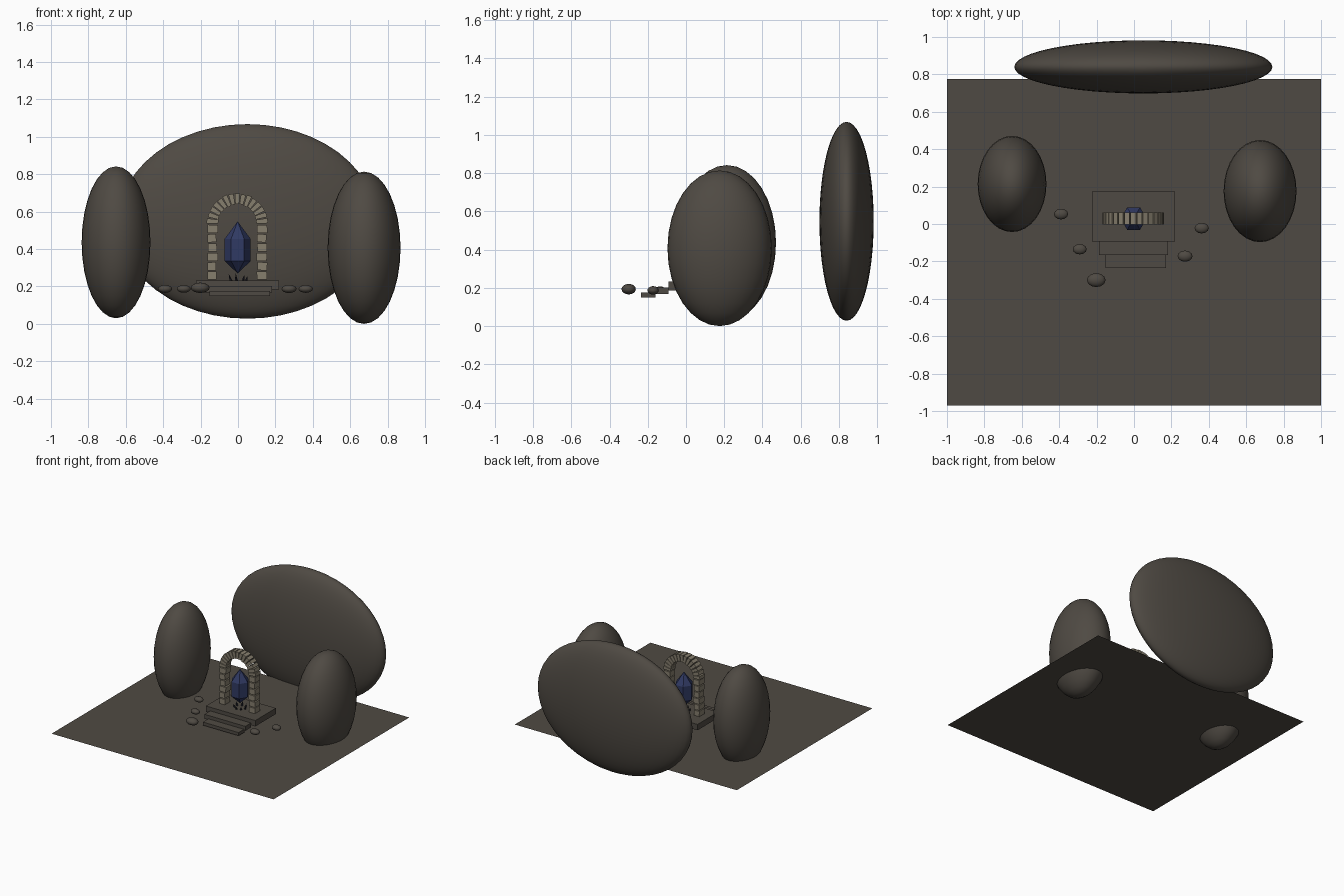
import bpy, math, random
from mathutils import Vector, Matrix

if "Cube" in bpy.data.objects:
    bpy.data.objects.remove(bpy.data.objects["Cube"])

random.seed(4)


def material(name, rgb):
    m = bpy.data.materials.new(name)
    m.diffuse_color = (*rgb, 1)
    m.use_nodes = True
    m.node_tree.nodes["Principled BSDF"].inputs["Base Color"].default_value = m.diffuse_color
    return m


ROCK = material("dark rock", (0.078, 0.068, 0.056))
BLOCK = material("pale stone", (0.24, 0.21, 0.155))
CRYSTAL = material("navy crystal", (0.030, 0.042, 0.125))
SHARD = material("dark shard", (0.012, 0.013, 0.022))


def mesh_object(name, verts, faces, mat):
    me = bpy.data.meshes.new(name)
    me.from_pydata(verts, [], faces)
    me.update()
    ob = bpy.data.objects.new(name, me)
    bpy.context.collection.objects.link(ob)
    me.materials.append(mat)
    return ob


def boulder(name, centre, radii, segments=32, rings=16):
    bpy.ops.mesh.primitive_uv_sphere_add(segments=segments, ring_count=rings, radius=1, location=centre)
    ob = bpy.context.object
    ob.name = name
    ob.scale = radii
    bpy.ops.object.transform_apply(location=False, rotation=False, scale=True)
    bpy.ops.object.shade_smooth()
    ob.data.materials.append(ROCK)
    return ob


BOX_FACES = [(0, 1, 3, 2), (4, 6, 7, 5), (0, 4, 5, 1), (2, 3, 7, 6), (0, 2, 6, 4), (1, 5, 7, 3)]


def box(name, centre, size, mat, angle=0.0, taper=0.0):
    """Box turned about y; taper widens the top along x."""
    rot = Matrix.Rotation(angle, 3, 'Y')
    verts = []
    for i in (-0.5, 0.5):
        for j in (-0.5, 0.5):
            for k in (-0.5, 0.5):
                p = Vector((i * size[0] * (1 + 2 * k * taper), j * size[1], k * size[2]))
                verts.append(Vector(centre) + rot @ p)
    return mesh_object(name, verts, BOX_FACES, mat)


def gem(name, centre, levels, sides, mat, lean=(0, 0)):
    """Faceted solid from (radius, z) rings between a bottom and a top point."""
    cx, cy = centre
    z0 = levels[0][1]
    verts, rings = [], []
    for r, z in levels:
        ox, oy = cx + lean[0] * (z - z0), cy + lean[1] * (z - z0)
        n = sides if r > 0 else 1
        rings.append(list(range(len(verts), len(verts) + n)))
        for i in range(n):
            a = math.tau * i / sides
            verts.append((ox + r * math.cos(a), oy + r * math.sin(a), z))
    faces = []
    for lo, hi in zip(rings, rings[1:]):
        for i in range(sides):
            j = (i + 1) % sides
            if len(lo) == 1:
                faces.append((lo[0], hi[j], hi[i]))
            elif len(hi) == 1:
                faces.append((lo[i], lo[j], hi[0]))
            else:
                faces.append((lo[i], lo[j], hi[j], hi[i]))
    if len(rings[0]) > 1:
        faces.append(tuple(reversed(rings[0])))
    return mesh_object(name, verts, faces, mat)


# Ground sheet
G = 0.135
mesh_object("ground_sheet", [(-1, -0.97, G), (1, -0.97, G), (1, 0.775, G), (-1, 0.775, G)],
            [(0, 1, 2, 3)], ROCK)

# Large boulders
boulder("back_boulder", (0.05, 0.84, 0.548), (0.69, 0.142, 0.52), 48, 24)
boulder("left_boulder", (-0.652, 0.214, 0.436), (0.184, 0.257, 0.406))
boulder("right_boulder", (0.674, 0.176, 0.407), (0.195, 0.273, 0.407))

# Small scattered stones
for i, (x, y, z, r) in enumerate([(-0.39, 0.053, 0.187, 0.038), (-0.29, -0.135, 0.187, 0.037),
                                  (-0.202, -0.30, 0.193, 0.05), (0.273, -0.172, 0.187, 0.04),
                                  (0.362, -0.022, 0.187, 0.038)]):
    boulder(f"small_stone_{i + 1}", (x, y, z), (r, r * 0.75, r * 0.55), 12, 8)

# Platform and two steps
box("platform", (-0.002, 0.04, 0.209), (0.445, 0.265, 0.048), ROCK)
box("upper_step", (-0.002, -0.128, 0.185), (0.368, 0.075, 0.036), ROCK)
box("lower_step", (0.009, -0.198, 0.163), (0.322, 0.075, 0.026), ROCK)

# Arch pillars made of stacked blocks
CX, CY, R, SPRING = -0.004, 0.029, 0.133, 0.535
for side, label in ((-1, "left"), (1, "right")):
    for k in range(6):
        width = 0.05 + random.uniform(-0.006, 0.006)
        box(f"{label}_pillar_block_{k + 1}",
            (CX + side * R + random.uniform(-0.003, 0.003), CY, 0.258 + 0.05 * k),
            (width, 0.066, 0.043), BLOCK, random.uniform(-0.04, 0.04))

# Arch ring of wedge blocks
COUNT = 15
for k in range(COUNT):
    a = math.pi * (k + 0.5) / COUNT
    length = 0.058 + random.uniform(-0.005, 0.005)
    box(f"arch_block_{k + 1}", (CX + R * math.cos(a), CY, SPRING + R * math.sin(a)),
        (0.0235, 0.066, length), BLOCK, math.pi / 2 - a + random.uniform(-0.05, 0.05), 0.16)

# Floating crystal
gem("crystal", (-0.002, 0.029), [(0, 0.27), (0.069, 0.335), (0.069, 0.455), (0, 0.548)], 6, CRYSTAL)

# Little shards below the crystal
for i in range(7):
    a = math.tau * i / 7
    dx, dy = math.cos(a), math.sin(a)
    gem(f"base_shard_{i + 1}", (0.042 * dx, 0.029 + 0.036 * dy),
        [(0.009, 0.23), (0, random.uniform(0.258, 0.275))], 5, SHARD, (0.35 * dx, 0.35 * dy))
